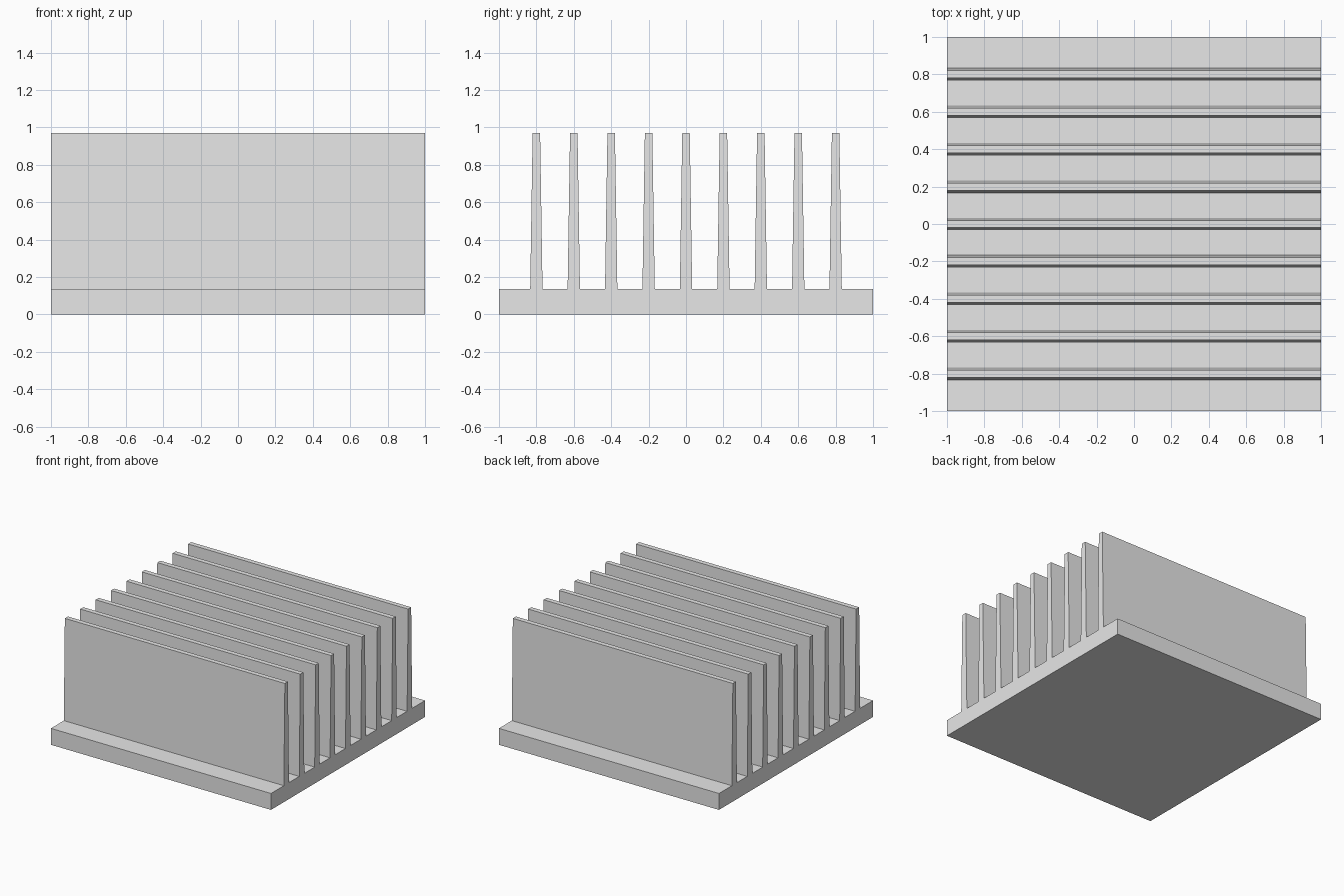
import bpy
import bmesh
from mathutils import Vector

default_cube = bpy.data.objects.get("Cube")
if default_cube:
    bpy.data.objects.remove(default_cube, do_unlink=True)

HALF = 1.0            # half length and half width of the base
BASE_TOP = 0.135
FIN_TOP = 0.97
FIN_COUNT = 9
FIN_PITCH = 0.2
ROOT_HALF = 0.033     # fin half thickness at the base
TIP_HALF = 0.02       # fin half thickness at the tip

# Plain grey metal
metal = bpy.data.materials.new("grey_metal")
metal.use_nodes = True
grey = (0.8, 0.8, 0.8, 1.0)
metal.diffuse_color = grey
metal.node_tree.nodes["Principled BSDF"].inputs["Base Color"].default_value = grey

# Comb-shaped cross-section (y, z): base plate with tapered fins
profile = [(-HALF, 0), (HALF, 0), (HALF, BASE_TOP)]
for i in reversed(range(FIN_COUNT)):
    y = (i - (FIN_COUNT - 1) / 2) * FIN_PITCH
    profile += [(y + ROOT_HALF, BASE_TOP), (y + TIP_HALF, FIN_TOP),
                (y - TIP_HALF, FIN_TOP), (y - ROOT_HALF, BASE_TOP)]
profile.append((-HALF, BASE_TOP))

# Extrude the section along x into one solid
bm = bmesh.new()
section = bm.faces.new([bm.verts.new((-HALF, y, z)) for y, z in profile])
result = bmesh.ops.extrude_face_region(bm, geom=[section], use_keep_orig=True)
end_verts = [v for v in result["geom"] if isinstance(v, bmesh.types.BMVert)]
bmesh.ops.translate(bm, verts=end_verts, vec=Vector((2 * HALF, 0, 0)))
bmesh.ops.recalc_face_normals(bm, faces=bm.faces)

mesh = bpy.data.meshes.new("finned_heat_sink")
bm.to_mesh(mesh)
bm.free()
mesh.materials.append(metal)
heat_sink = bpy.data.objects.new("finned_heat_sink", mesh)
bpy.context.collection.objects.link(heat_sink)
